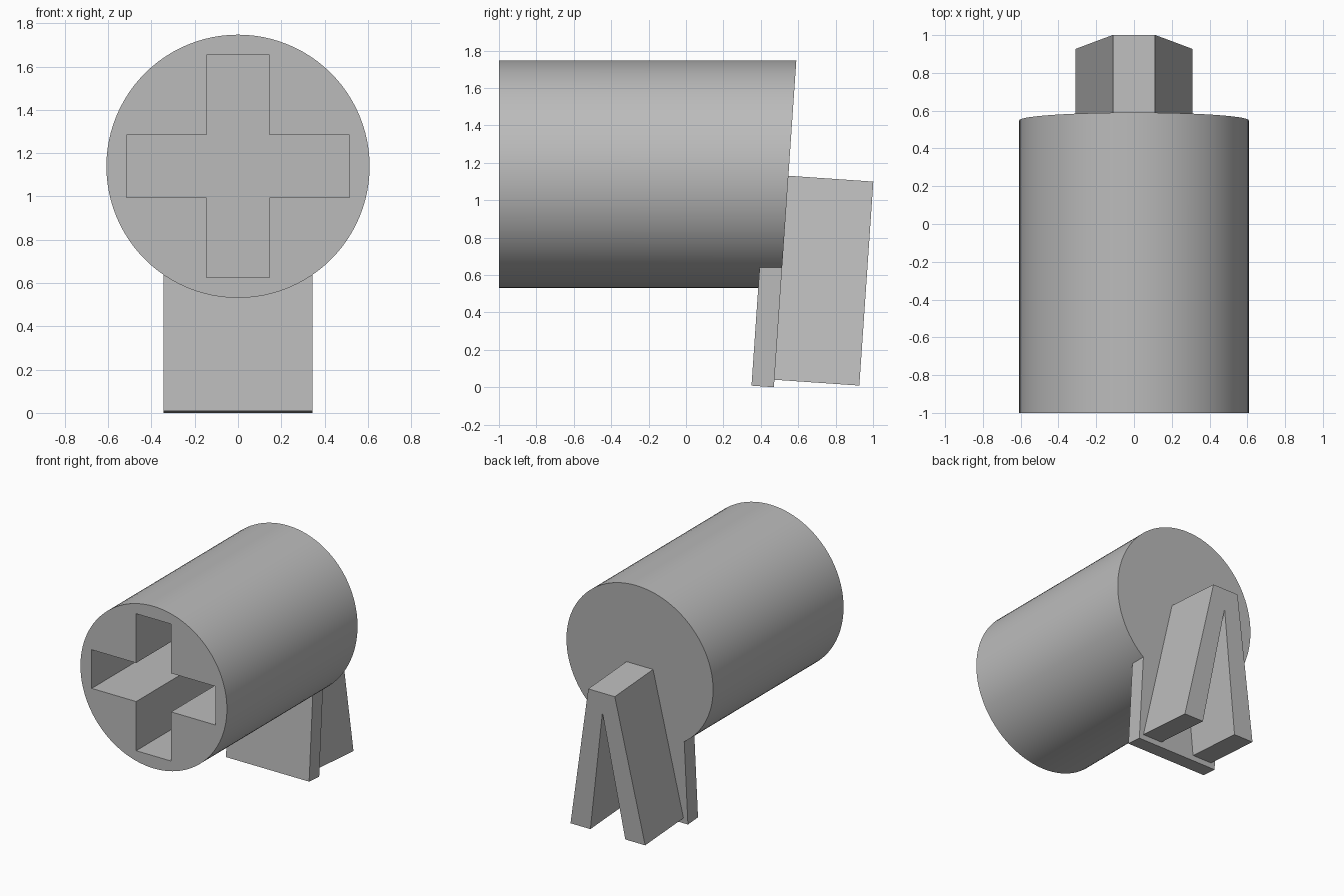
import bpy
import bmesh
import math
from mathutils import Matrix

cube = bpy.data.objects.get("Cube")
if cube:
    bpy.data.objects.remove(cube, do_unlink=True)

RADIUS, AXIS_Z, FRONT_Y = 0.608, 1.139, -1.0
BASE_Y, SLOPE = 0.47, 0.0686            # tilted rear plane: y = BASE_Y + SLOPE * z
TILT = Matrix.Translation((0, BASE_Y, 0)) @ Matrix.Rotation(-math.atan(SLOPE), 4, "X")

grey = bpy.data.materials.new("light grey")
grey.use_nodes = True
grey.diffuse_color = (0.5, 0.5, 0.5, 1)
grey.node_tree.nodes["Principled BSDF"].inputs["Base Color"].default_value = (0.5, 0.5, 0.5, 1)


def add_object(name, bm):
    bmesh.ops.recalc_face_normals(bm, faces=bm.faces)
    mesh = bpy.data.meshes.new(name)
    bm.to_mesh(mesh)
    bm.free()
    mesh.materials.append(grey)
    obj = bpy.data.objects.new(name, mesh)
    bpy.context.collection.objects.link(obj)
    return obj


def extrude_profile(name, points, y0, y1, matrix=Matrix()):
    """Extrude an (x, z) outline along y, then place it."""
    bm = bmesh.new()
    face = bm.faces.new([bm.verts.new((x, y0, z)) for x, z in points])
    moved = bmesh.ops.extrude_face_region(bm, geom=[face])["geom"]
    verts = [v for v in moved if isinstance(v, bmesh.types.BMVert)]
    bmesh.ops.translate(bm, verts=verts, vec=(0, y1 - y0, 0))
    bm.transform(matrix)
    return add_object(name, bm)


# Barrel with a slanted rear end
bm = bmesh.new()
bmesh.ops.create_cone(bm, cap_ends=True, segments=96, radius1=RADIUS, radius2=RADIUS, depth=2,
                      matrix=Matrix.Translation((0, 0, AXIS_Z)) @ Matrix.Rotation(math.pi / 2, 4, "X"))
for v in bm.verts:
    v.co.y = FRONT_Y if v.co.y < 0 else BASE_Y + SLOPE * v.co.z
barrel = add_object("barrel", bm)

# Cross-shaped socket cut into the front
a, b = 0.145, 0.514
quarter = [(b, -a), (b, a), (a, a)]
turns = [(1, 0), (0, 1), (-1, 0), (0, -1)]
cross = [(x * c - z * s, x * s + z * c + AXIS_Z) for c, s in turns for x, z in quarter]
cutter = extrude_profile("socket_cutter", cross, FRONT_Y - 0.2, 0.3)
cutter.hide_render = True
cut = barrel.modifiers.new("socket", "BOOLEAN")
cut.operation, cut.solver, cut.object = "DIFFERENCE", "EXACT", cutter
bpy.context.view_layer.objects.active = barrel
barrel.select_set(True)
bpy.ops.object.modifier_apply(modifier=cut.name)
bpy.data.objects.remove(cutter, do_unlink=True)
bpy.ops.object.shade_smooth_by_angle(angle=math.radians(30))

# Plate hanging below the barrel, its top following the curve
w = 0.345
steps = 16
arc = []
for i in range(steps + 1):
    x = w - 2 * w * i / steps
    arc.append((x, AXIS_Z - math.sqrt(RADIUS ** 2 - x * x) + 0.012))
extrude_profile("hanging_plate", [(-w, 0), (w, 0)] + arc, -0.12, 0, TILT)

# Splayed two-legged bracket on the rear
low, top, apex = 0.04, 1.133, 0.98
right_side = [(0.11, top), (0.31, low), (0.145, low)]
left_side = [(-x, z) for x, z in reversed(right_side)]
extrude_profile("rear_legs", right_side + [(0, apex)] + left_side, 0, 0.455, TILT)
